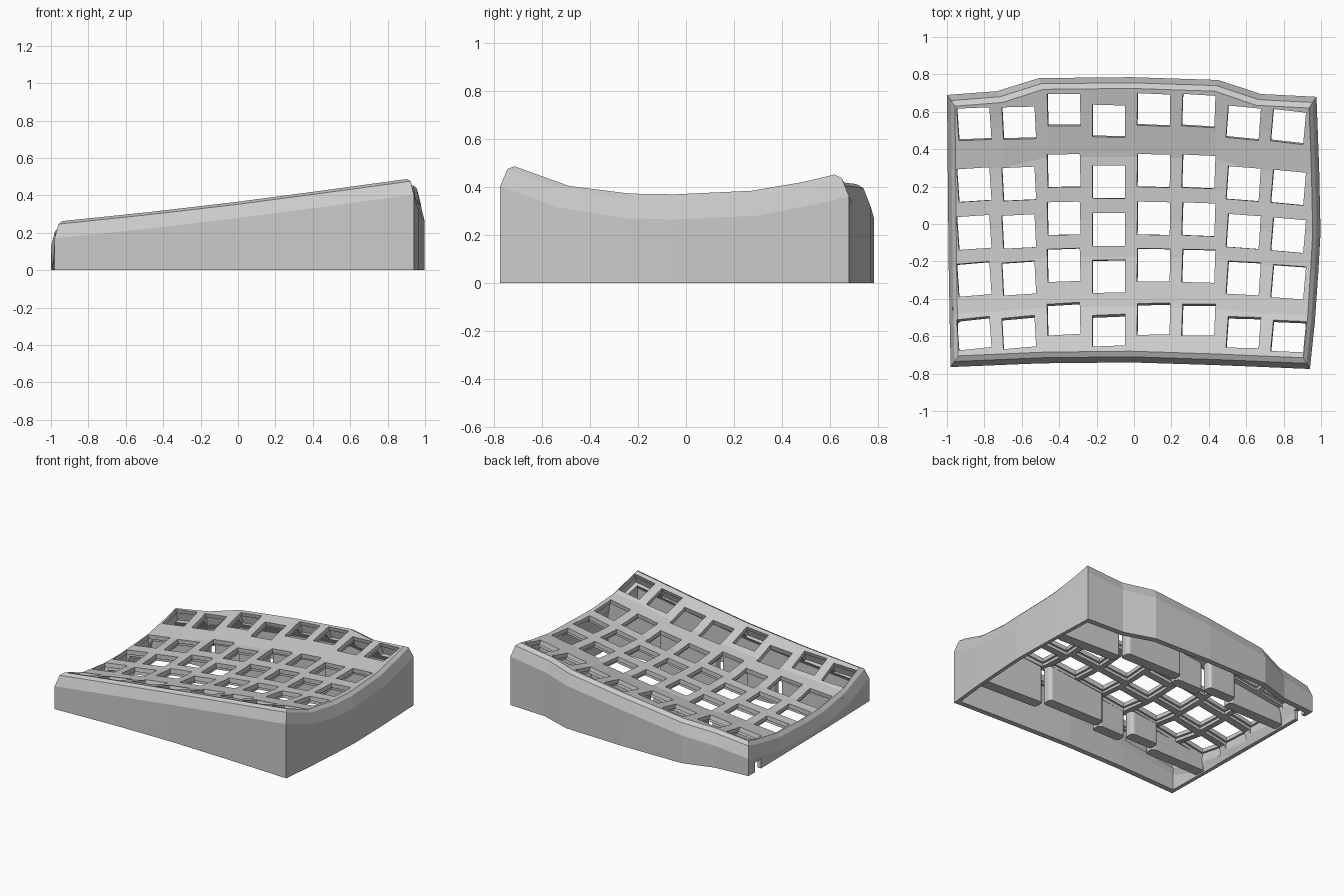
import bpy, bmesh, math
from mathutils import Matrix, Vector

cube = bpy.data.objects.get("Cube")
if cube:
    bpy.data.objects.remove(cube, do_unlink=True)

mat = bpy.data.materials.new("light_grey_plastic")
mat.use_nodes = True
GREY = (0.6, 0.6, 0.6, 1)
mat.diffuse_color = GREY
mat.node_tree.nodes["Principled BSDF"].inputs["Base Color"].default_value = GREY

# Plan outline and dished top profile
BACK = [(-1, .69), (-.73, .71), (-.5, .78), (0, .785), (.47, .77), (.7, .695), (1, .68)]
FRONT = [(-1, -.765), (-.5, -.745), (0, -.74), (.5, -.755), (1, -.775)]
RIGHT = [(-.78, .94), (-.45, .975), (0, 1), (.3, .99), (.7, .975)]
LEFT = [(-.78, -.98), (-.3, -.99), (.7, -1)]
DISH = [(-.8, .525), (-.72, .495), (-.48, .405), (-.2, .37), (0, .37), (.35, .39), (.62, .455), (.8, .497)]
XS = [-1, -.73, -.5, -.25, 0, .25, .47, .7, 1]
TS = [0, .17, .36, .5, .74, .9, 1]


def lerp_table(table, v):
    for (a, fa), (b, fb) in zip(table, table[1:]):
        if v <= b:
            break
    return fa + (fb - fa) * (v - a) / (b - a)


def top_z(x, y):
    return lerp_table(DISH, y) + .12 * (x - .95)


def plan(s, t, inset):
    f, b = lerp_table(FRONT, s) + inset, lerp_table(BACK, s) - inset
    y = f + (b - f) * t
    l, r = lerp_table(LEFT, y) + inset * .7, lerp_table(RIGHT, y) - inset * .7
    return l + (r - l) * (s + 1) / 2, y


def finish(bm, name):
    bmesh.ops.recalc_face_normals(bm, faces=bm.faces)
    mesh = bpy.data.meshes.new(name)
    bm.to_mesh(mesh)
    bm.free()
    mesh.materials.append(mat)
    ob = bpy.data.objects.new(name, mesh)
    bpy.context.collection.objects.link(ob)
    return ob


def dished_solid(name, base_z, rings):
    """Stack of outline rings (inset, drop below top), closed by a dished grid."""
    bm = bmesh.new()
    n, m = len(XS), len(TS)
    loop = [(i, 0) for i in range(n)] + [(n - 1, j) for j in range(1, m)]
    loop += [(i, m - 1) for i in range(n - 2, -1, -1)] + [(0, j) for j in range(m - 2, 0, -1)]

    def vert(i, j, inset, drop):
        x, y = plan(XS[i], TS[j], inset)
        return bm.verts.new((x, y, base_z if drop is None else top_z(x, y) - drop))

    grid = {(i, j): vert(i, j, *rings[-1]) for i in range(n) for j in range(m)}
    levels = [[vert(i, j, *ring) for i, j in loop] for ring in rings[:-1]]
    levels.append([grid[k] for k in loop])
    bm.faces.new(levels[0])
    for low, high in zip(levels, levels[1:]):
        for k in range(len(loop)):
            q = (k + 1) % len(loop)
            bm.faces.new((low[k], low[q], high[q], high[k]))
    for i in range(n - 1):
        for j in range(m - 1):
            bm.faces.new((grid[i, j], grid[i + 1, j], grid[i + 1, j + 1], grid[i, j + 1]))
    return finish(bm, name)


def cut(target, cutter):
    cutter.hide_render = True
    mod = target.modifiers.new("cut", 'BOOLEAN')
    mod.operation, mod.solver, mod.object = 'DIFFERENCE', 'EXACT', cutter
    bpy.context.view_layer.objects.active = target
    bpy.ops.object.modifier_apply(modifier=mod.name)
    bpy.data.objects.remove(cutter, do_unlink=True)


# Staggered key layout
COLS = [-.855 + .24 * i for i in range(8)]
STAGGER = [-.075, -.07, 0, -.06, 0, -.005, -.07, -.09]
TURN = [4, 3, 1.5, 0, -1, -2, -4, -5]
ROWS = [.61, .285, .03, -.22, -.51]


def key_boxes(name, size, low, high):
    bm = bmesh.new()
    for x, off, turn in zip(COLS, STAGGER, TURN):
        for row in ROWS:
            y = row + off
            slope = (top_z(x, y + .08) - top_z(x, y - .08)) / .16
            normal = Vector((-.12, -slope, 1)).normalized()
            side = Vector((0, 1, slope)).cross(normal).normalized()
            ahead = normal.cross(side)
            rot = Matrix((side, ahead, normal)).transposed().to_4x4()
            place = Matrix.Translation((x, y, top_z(x, y))) @ rot
            place = place @ Matrix.Rotation(math.radians(turn), 4, 'Z')
            place = place @ Matrix.Translation((0, 0, (low + high) / 2))
            place = place @ Matrix.Diagonal((size, size, high - low, 1))
            bmesh.ops.create_cube(bm, size=1, matrix=place)
    return finish(bm, name)


# Case shell: open underneath, with bevelled rim
case = dished_solid("keyboard_case", 0, [(0, None), (0, .11), (.03, .025), (.06, 0)])
cut(case, dished_solid("cavity_cutter", -.1, [(.04, None), (.04, .15), (.09, .055)]))
cut(case, key_boxes("recess_cutter", .205, -.1, -.03))
cut(case, key_boxes("key_hole_cutter", .176, -.09, .07))

# Cable notch near the back corner
bm = bmesh.new()
bmesh.ops.create_cube(bm, size=1, matrix=Matrix.Translation((-.98, .575, .02)) @ Matrix.Diagonal((.16, .07, .1, 1)))
cut(case, finish(bm, "cable_notch_cutter"))

# Hanging inner walls that follow the column stagger
GROUPS = [(0, 1), (2, 2), (3, 3), (4, 5), (6, 7)]
for label, base in (("front", -.37), ("back", .45)):
    for number, (first, last) in enumerate(GROUPS):
        x0 = -.97 if first == 0 else COLS[first] - .115
        x1 = .95 if last == 7 else COLS[last] + .115
        bm = bmesh.new()
        bmesh.ops.create_cube(bm, size=1)
        for v in bm.verts:
            x = x0 if v.co.x < 0 else x1
            y = base + STAGGER[first if v.co.x < 0 else last] + v.co.y * .08
            v.co = (x, y, .01 if v.co.z < 0 else top_z(x, y) - .035)
        uprights = [e for e in bm.edges if abs(e.verts[0].co.z - e.verts[1].co.z) > .1]
        bmesh.ops.bevel(bm, geom=uprights, offset=.025, segments=3, profile=.5, affect='EDGES')
        finish(bm, f"{label}_inner_wall_{number + 1}")
